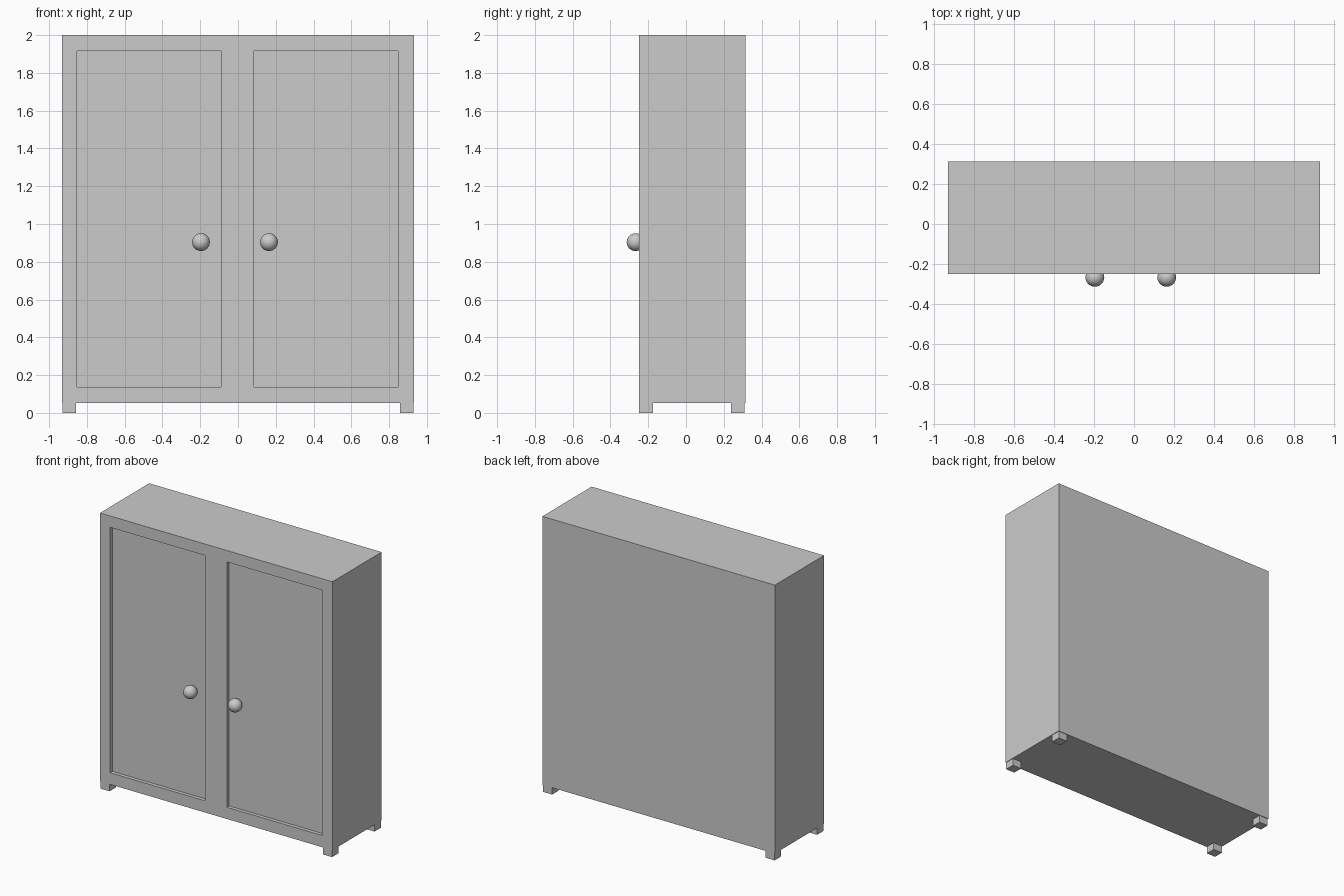
import bpy

if "Cube" in bpy.data.objects:
    bpy.data.objects.remove(bpy.data.objects["Cube"])

BODY_X, FRONT, BACK = 0.933, -0.25, 0.314
BASE, TOP = 0.052, 2.0
RECESS = 0.026


def box(name, lo, hi):
    """Axis-aligned box between two corners, with its scale applied."""
    centre = [(a + b) / 2 for a, b in zip(lo, hi)]
    bpy.ops.mesh.primitive_cube_add(size=1, location=centre)
    obj = bpy.context.object
    obj.name = name
    obj.scale = [b - a for a, b in zip(lo, hi)]
    bpy.ops.object.transform_apply(location=False, rotation=False, scale=True)
    return obj


# Cabinet body
body = box("cabinet_body", (-BODY_X, FRONT, BASE), (BODY_X, BACK, TOP))

# Recessed door panels, cut into the front
for x0, x1 in ((-0.852, -0.09), (0.085, 0.848)):
    cutter = box("door_cutter", (x0, FRONT - 0.1, 0.137), (x1, FRONT + RECESS, 1.917))
    cutter.hide_render = True
    cut = body.modifiers.new("door_recess", 'BOOLEAN')
    cut.operation = 'DIFFERENCE'
    cut.solver = 'EXACT'
    cut.object = cutter
    bpy.context.view_layer.objects.active = body
    bpy.ops.object.modifier_apply(modifier=cut.name)
    bpy.data.objects.remove(cutter)

# Four short feet
for side, x in (("left", -0.893), ("right", 0.893)):
    for end, y in (("front", -0.212), ("back", 0.274)):
        box(f"{end}_{side}_foot", (x - 0.036, y - 0.036, 0), (x + 0.036, y + 0.036, BASE))

# Round door knobs
for side, x in (("left", -0.196), ("right", 0.164)):
    bpy.ops.mesh.primitive_uv_sphere_add(segments=32, ring_count=16, radius=0.047,
                                         location=(x, -0.267, 0.904))
    bpy.context.object.name = f"{side}_door_knob"
    bpy.ops.object.shade_smooth()
